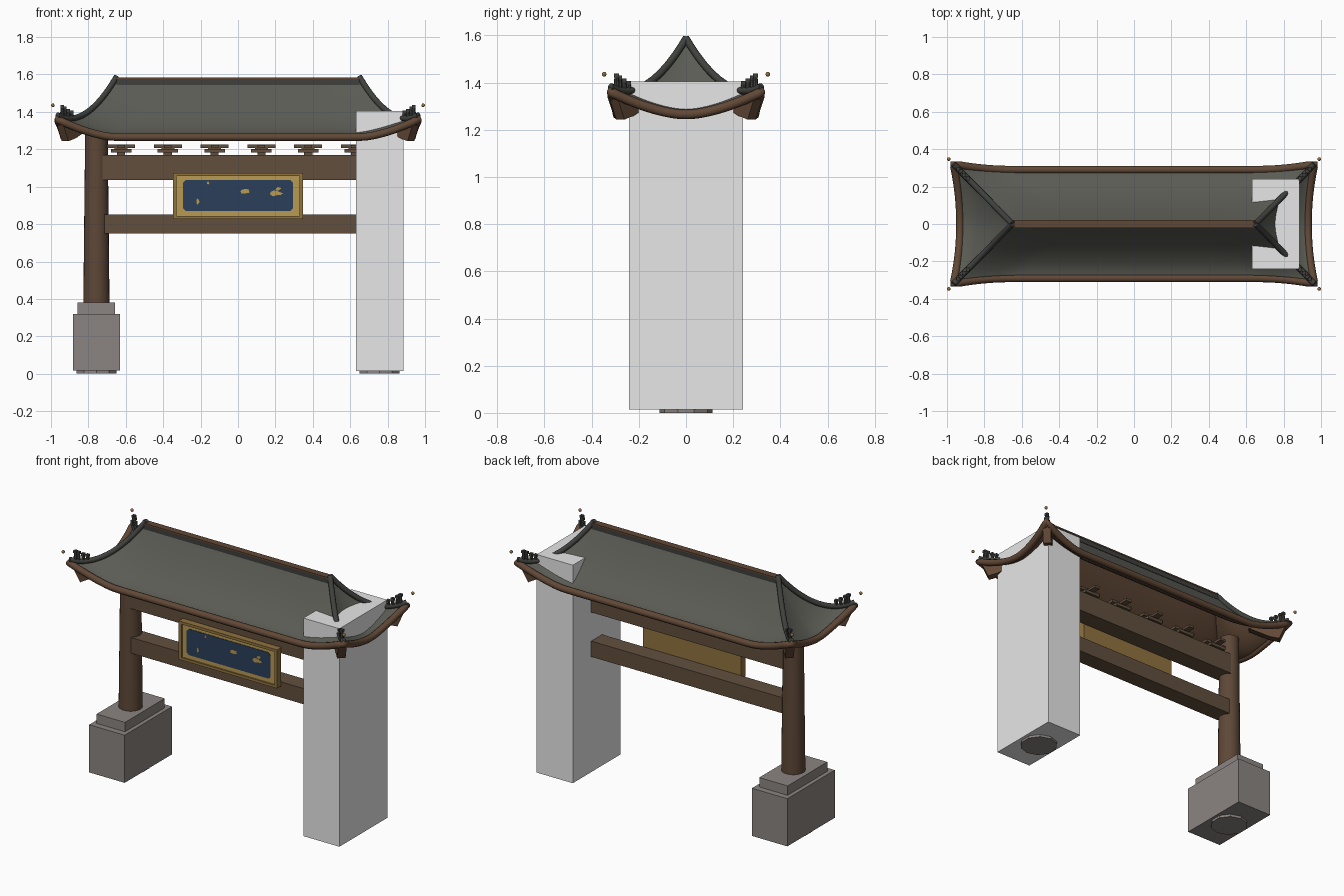
import bpy, bmesh, math, random
from mathutils import Vector

cube = bpy.data.objects.get("Cube")
if cube:
    bpy.data.objects.remove(cube, do_unlink=True)


def material(name, r, g, b):
    m = bpy.data.materials.new(name)
    m.use_nodes = True
    m.diffuse_color = (r, g, b, 1)
    node = next(n for n in m.node_tree.nodes if n.type == 'BSDF_PRINCIPLED')
    node.inputs["Base Color"].default_value = (r, g, b, 1)
    node.inputs["Roughness"].default_value = 0.8
    return m


TILE = material("roof tile", 0.105, 0.105, 0.09)
DARK = material("dark ridge tile", 0.05, 0.053, 0.047)
WOOD = material("beam wood", 0.12, 0.078, 0.047)
POST = material("post wood", 0.11, 0.064, 0.038)
TRIM = material("eave trim", 0.12, 0.065, 0.037)
STONE = material("stone", 0.26, 0.235, 0.22)
PALE = material("pale block", 0.8, 0.8, 0.8)
GOLD = material("gold", 0.48, 0.32, 0.085)
FRAME = material("frame bronze", 0.28, 0.17, 0.05)
BLUE = material("panel blue", 0.024, 0.05, 0.105)


def add(name, bm, *mats, smooth=False):
    me = bpy.data.meshes.new(name)
    bm.to_mesh(me)
    bm.free()
    for m in mats:
        me.materials.append(m)
    if smooth:
        me.shade_smooth()
        me.set_sharp_from_angle(angle=math.radians(40))
    ob = bpy.data.objects.new(name, me)
    bpy.context.collection.objects.link(ob)
    return ob


def box(name, x, y, z, mat):
    """Box from (min, max) pairs."""
    bm = bmesh.new()
    bmesh.ops.create_cube(bm, size=1)
    for v in bm.verts:
        v.co = [lo + (c + 0.5) * (hi - lo) for c, (lo, hi) in zip(v.co, (x, y, z))]
    return add(name, bm, mat)


def cylinder(name, x, y, z0, z1, r0, r1, mat, sides=24):
    bm = bmesh.new()
    bmesh.ops.create_cone(bm, cap_ends=True, segments=sides, radius1=r0, radius2=r1, depth=z1 - z0)
    bmesh.ops.translate(bm, verts=bm.verts, vec=(x, y, (z0 + z1) / 2))
    return add(name, bm, mat, smooth=sides > 12)


def prism(name, points, push, mat):
    """Flat outline extruded along a vector."""
    bm = bmesh.new()
    face = bm.faces.new([bm.verts.new(p) for p in points])
    out = bmesh.ops.extrude_face_region(bm, geom=[face])
    moved = [e for e in out["geom"] if isinstance(e, bmesh.types.BMVert)]
    bmesh.ops.translate(bm, verts=moved, vec=push)
    bmesh.ops.recalc_face_normals(bm, faces=bm.faces)
    return add(name, bm, mat)


def tube(name, points, radius, mat, cyclic=False):
    cu = bpy.data.curves.new(name, 'CURVE')
    cu.dimensions = '3D'
    cu.bevel_depth = radius
    cu.bevel_resolution = 3
    cu.use_fill_caps = True
    sp = cu.splines.new('POLY')
    sp.points.add(len(points) - 1)
    for p, co in zip(sp.points, points):
        p.co = (*co, 1)
    sp.use_cyclic_u = cyclic
    cu.materials.append(mat)
    ob = bpy.data.objects.new(name, cu)
    bpy.context.collection.objects.link(ob)


# Roof surface: t runs from ridge to eave, u along the row from hip to hip
def roof_point(side, sign, t, u):
    half = 0.65 + 0.315 * t if side == "long" else 0.32 * t
    reach = min(0.31, half)
    d = abs(u) * half
    c = max(0, (d - half + reach) / reach) if reach else 0
    z = 1.275 + 0.30 * (1 - t) ** 1.8 + 0.095 * t * t * c ** 1.6
    if side == "long":
        return Vector((u * half, sign * (0.29 * t + 0.03 * t * c * c), z))
    return Vector((sign * (0.65 + 0.28 * t + 0.035 * t * c * c), u * half, z))


def hip(sx, sy, t):
    return roof_point("long", sy, t, sx)


ROWS, COLS = 12, 48
bm = bmesh.new()
for side in ("long", "end"):
    for sign in (-1, 1):
        grid = [[bm.verts.new(roof_point(side, sign, i / ROWS, 2 * j / COLS - 1))
                 for j in range(COLS + 1)] for i in range(ROWS + 1)]
        for a, b in zip(grid, grid[1:]):
            for j in range(COLS):
                bm.faces.new((a[j], b[j], b[j + 1], a[j + 1]))
bmesh.ops.remove_doubles(bm, verts=bm.verts, dist=0.0002)
bmesh.ops.recalc_face_normals(bm, faces=bm.faces)
if sum(f.normal.z for f in bm.faces) < 0:
    bmesh.ops.reverse_faces(bm, faces=bm.faces)
roof = add("roof", bm, TILE, TRIM, smooth=True)
shell = roof.modifiers.new("thickness", 'SOLIDIFY')
shell.thickness = 0.02
shell.offset = -1
shell.material_offset = 1
shell.material_offset_rim = 1

# Eave trim around the whole edge
steps = [2 * j / COLS - 1 for j in range(COLS)]
edge = [roof_point("long", -1, 1, u) for u in steps] + [roof_point("end", 1, 1, u) for u in steps]
edge += [roof_point("long", 1, 1, -u) for u in steps] + [roof_point("end", -1, 1, -u) for u in steps]
tube("eave_trim", [p - Vector((0, 0, 0.01)) for p in edge], 0.021, TRIM, cyclic=True)

# Main ridge
box("ridge_base", (-0.65, 0.65), (-0.02, 0.02), (1.545, 1.575), DARK)
box("ridge_cap", (-0.65, 0.65), (-0.022, 0.022), (1.575, 1.584), TRIM)

# Hips, corner beams, roof figures and floating beads
for sx in (-1, 1):
    for sy in (-1, 1):
        line = [hip(sx, sy, i / 16) + Vector((0, 0, 0.012)) for i in range(17)]
        tube("hip_ridge", line, 0.016, DARK)
        across = Vector((-sy * 0.32, sx * 0.315, 0)).normalized() * 0.05
        outline = []
        for t, z in ((0.97, 1.345), (0.87, 1.243), (0.74, 1.26), (0.45, 1.325), (0.6, 1.33), (0.8, 1.335)):
            p = hip(sx, sy, t) - across / 2
            outline.append((p.x, p.y, z))
        prism("corner_beam", outline, across, TRIM)
        for t, tall in ((0.76, 0.03), (0.82, 0.04), (0.88, 0.05), (0.92, 0.055)):
            p = hip(sx, sy, t)
            top = p.z + 0.024 + tall
            cylinder("figure_body", p.x, p.y, p.z, top - 0.012, 0.013, 0.009, DARK, 8)
            box("figure_head", (p.x - 0.01, p.x + 0.01), (p.y - 0.01, p.y + 0.01), (top - 0.016, top), DARK)
        bm = bmesh.new()
        bmesh.ops.create_uvsphere(bm, u_segments=10, v_segments=6, radius=0.01)
        bmesh.ops.translate(bm, verts=bm.verts, vec=(sx * 0.99, sy * 0.347, 1.435))
        add("bead", bm, FRAME, smooth=True)

# Posts on stepped stone bases
for s in (-1, 1):
    x = s * 0.757
    cylinder("foot_disc", x, 0, 0, 0.02, 0.113, 0.113, STONE, 10)
    box("base_block", (x - 0.125, x + 0.125), (-0.239, 0.239), (0.016, 0.32), STONE)
    box("base_step", (x - 0.1, x + 0.1), (-0.2, 0.2), (0.32, 0.38), STONE)
    cylinder("post", x, 0, 0.38, 1.31, 0.07, 0.06, POST)

# Tall pale block enclosing one post
box("pale_block", (0.63, 0.884), (-0.241, 0.241), (0.015, 1.405), PALE)

# Cross beams and the brackets above them
box("upper_beam", (-0.725, 0.725), (-0.058, 0.058), (1.035, 1.17), WOOD)
box("lower_beam", (-0.715, 0.715), (-0.055, 0.055), (0.75, 0.85), WOOD)
for i in range(6):
    x = -0.625 + 0.25 * i
    for name, w, d, z0, z1 in (("bracket_foot", 0.022, 0.022, 1.17, 1.186),
                               ("bracket_arm", 0.055, 0.055, 1.183, 1.202),
                               ("bracket_bar", 0.075, 0.035, 1.207, 1.225),
                               ("bracket_neck", 0.035, 0.035, 1.2, 1.21),
                               ("bracket_cross", 0.02, 0.1, 1.208, 1.224)):
        box(name, (x - w, x + w), (-d, d), (z0, z1), WOOD)

# Framed plaque
box("plaque_board", (-0.347, 0.347), (-0.088, -0.06), (0.827, 1.073), FRAME)
for s in (-1, 1):
    a, b = sorted((s * 0.328, s * 0.347))
    box("plaque_side", (a, b), (-0.102, -0.06), (0.827, 1.073), FRAME)
    a, b = sorted((0.95 + s * 0.106, 0.95 + s * 0.123))
    box("plaque_rail", (-0.347, 0.347), (-0.102, -0.06), (a, b), FRAME)
box("plaque_border", (-0.328, 0.328), (-0.093, -0.085), (0.843, 1.057), GOLD)
W, H, C = 0.295, 0.083, 0.015
corners = [(-W, -H + C), (-W + C, -H), (W - C, -H), (W, -H + C),
           (W, H - C), (W - C, H), (-W + C, H), (-W, H - C)]
prism("plaque_panel", [(x, -0.093, 0.953 + z) for x, z in corners], (0, -0.003, 0), BLUE)

# Worn gold flecks on the panel
random.seed(4)
for x, z, w, h in ((-0.16, 1.022, 0.009, 0.009), (0.035, 0.978, 0.035, 0.014),
                   (0.205, 0.965, 0.034, 0.018), (0.215, 0.99, 0.016, 0.012), (-0.215, 0.918, 0.009, 0.018)):
    pts = []
    for k in range(9):
        a, r = k * math.tau / 9, random.uniform(0.5, 1.15)
        pts.append((x + w * r * math.cos(a), -0.096, z + h * r * math.sin(a)))
    prism("gold_fleck", pts, (0, -0.002, 0), GOLD)
